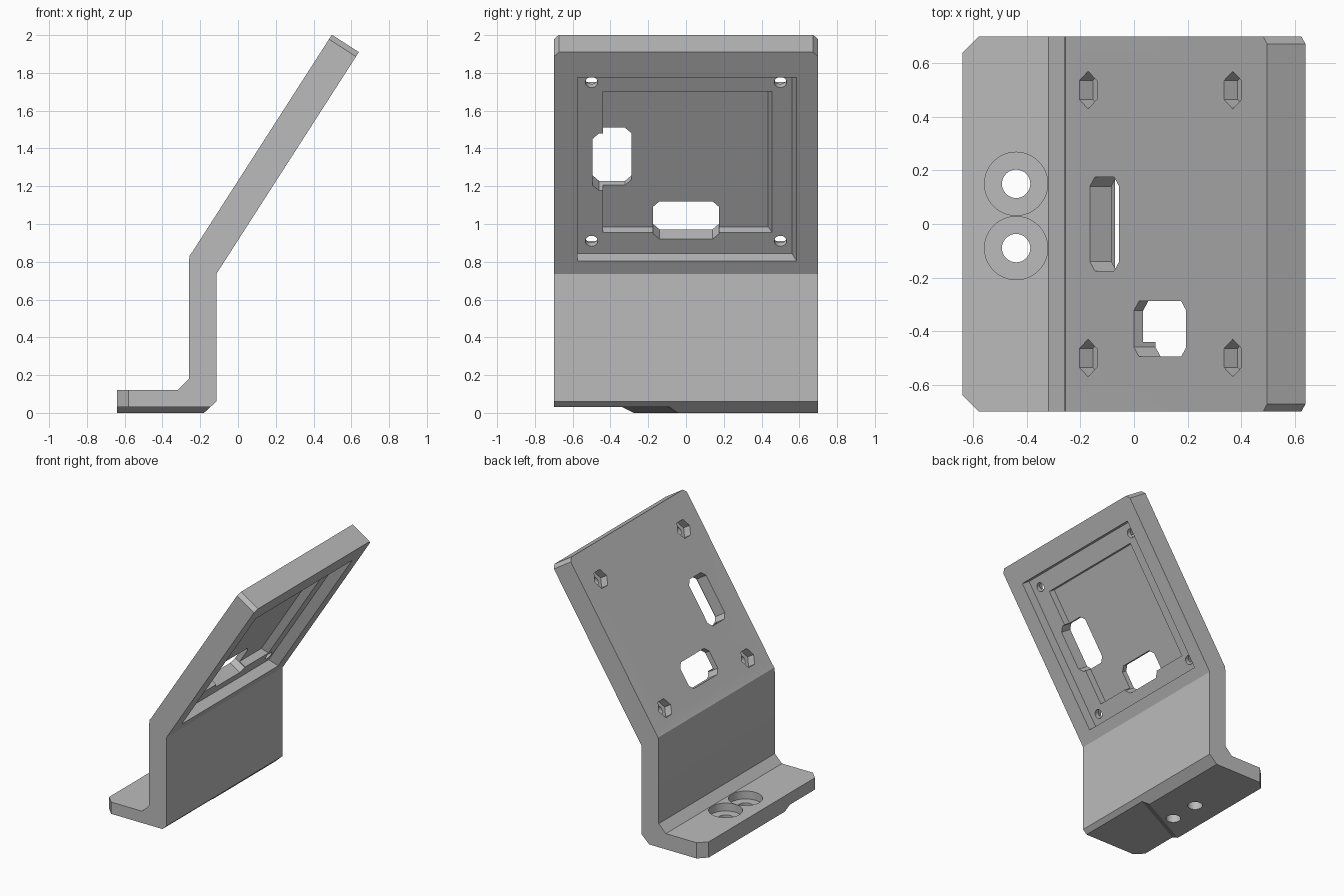
import bpy, bmesh, math
from mathutils import Matrix, Vector

cube = bpy.data.objects.get("Cube")
if cube:
    bpy.data.objects.remove(cube, do_unlink=True)

grey = bpy.data.materials.new("plain grey")
grey.use_nodes = True
COLOUR = (0.5, 0.5, 0.5, 1)
grey.diffuse_color = COLOUR
grey.node_tree.nodes["Principled BSDF"].inputs["Base Color"].default_value = COLOUR

# Frame of the leaning plate: u up the slope, v along y, w from front face to back face
ROOT = Vector((-0.115, 0, 0.735))
D = Vector((0.755, 0, 1.175))
LENGTH, THICK, HALF = D.length, 0.17, 0.70
U, V = D.normalized(), Vector((0, 1, 0))
W = U.cross(V)
PLATE = Matrix((U, V, W)).transposed().to_4x4()
PLATE.translation = ROOT
FLAT = Matrix.Identity(4)


def prism(name, lower, upper, h0, h1, frame=FLAT):
    """Solid between two matching outlines at heights h0 and h1."""
    bm = bmesh.new()
    a = [bm.verts.new(frame @ Vector((x, y, h0))) for x, y in lower]
    b = [bm.verts.new(frame @ Vector((x, y, h1))) for x, y in upper]
    bm.faces.new(a)
    bm.faces.new(b)
    for i in range(len(a)):
        j = (i + 1) % len(a)
        bm.faces.new((a[i], a[j], b[j], b[i]))
    bmesh.ops.recalc_face_normals(bm, faces=bm.faces)
    mesh = bpy.data.meshes.new(name)
    bm.to_mesh(mesh)
    bm.free()
    mesh.materials.append(grey)
    obj = bpy.data.objects.new(name, mesh)
    bpy.context.collection.objects.link(obj)
    return obj


def rect(x0, x1, y0, y1, c=0):
    """Rectangle, with cut corners when c is given."""
    if not c:
        return [(x0, y0), (x1, y0), (x1, y1), (x0, y1)]
    return [(x0 + c, y0), (x1 - c, y0), (x1, y0 + c), (x1, y1 - c),
            (x1 - c, y1), (x0 + c, y1), (x0, y1 - c), (x0, y0 + c)]


def ring(x, y, r, n):
    return [(x + r * math.cos(math.tau * i / n + math.pi / 2),
             y + r * math.sin(math.tau * i / n + math.pi / 2)) for i in range(n)]


def corner(x, y, sx, sy, c):
    """Triangle that trims a corner by c."""
    return [(x + sx * c, y - 2 * sy * c), (x - 2 * sx * c, y + sy * c),
            (x + sx * c, y + sy * c)]


def cut(outline, h0, h1, frame=FLAT, upper=None):
    """Remove a prism from the bracket."""
    tool = prism("cutter", outline, upper or outline, h0, h1, frame)
    tool.hide_render = True
    mod = bracket.modifiers.new("cut", "BOOLEAN")
    mod.operation, mod.solver, mod.object = "DIFFERENCE", "EXACT", tool
    bpy.context.view_layer.objects.active = bracket
    bpy.ops.object.modifier_apply(modifier=mod.name)
    bpy.data.objects.remove(tool, do_unlink=True)


# Bent bracket body: side profile drawn in x and z, extruded along y
front_top = ROOT + D
back_top = front_top + W * THICK
bend = ROOT + W * THICK + U * 0.035
profile = [(-0.64, 0), (-0.18, 0), (-0.115, 0.06), (ROOT.x, ROOT.z),
           (front_top.x, front_top.z), (back_top.x, back_top.z),
           (bend.x, bend.z), (-0.255, 0.835), (-0.26, 0.80),
           (-0.26, 0.18), (-0.32, 0.12), (-0.64, 0.12)]
SIDE = Matrix(((1, 0, 0, 0), (0, 0, 1, 0), (0, 1, 0, 0), (0, 0, 0, 1)))
bracket = prism("bent_bracket", profile, profile, -HALF, HALF, SIDE)

# Trimmed corners of the foot and of the plate's upper edge
for s in (-1, 1):
    cut(corner(-0.64, s * HALF, -1, s, 0.06), -0.1, 0.3)
    cut(corner(LENGTH, s * HALF, 1, s, 0.028), -0.1, 0.3, PLATE)

# Slanting step under the foot
def step(shift):
    return [(-0.84, -0.44 + shift), (-0.84, -0.9), (0.04, -0.9), (0.04, 0.01 + shift)]

cut(step(0.12), -0.03, 0.03, upper=step(0))

# Bolt holes with counterbores in the foot
for y in (0.15, -0.09):
    cut(ring(-0.44, y, 0.118, 48), 0.06, 0.2)
    cut(ring(-0.44, y, 0.053, 32), -0.1, 0.2)

# Two-level recess in the front of the plate, one side wall sloping
cut(rect(0.083, 1.236, -0.575, 0.61), -0.074, 0.074, PLATE,
    rect(0.083, 1.236, -0.575, 0.56))
cut(rect(0.214, 1.10, -0.44, 0.475), 0.019, 0.129, PLATE,
    rect(0.214, 1.10, -0.44, 0.435))

# Cable openings through the plate
cut(rect(0.477, 0.838, -0.495, -0.288, 0.035), -0.1, 0.3, PLATE)
cut(rect(0.172, 0.375, -0.175, 0.175, 0.035), -0.1, 0.3, PLATE)

# Screw holes with hexagonal nut pockets on the back
for u in (0.16, 1.159):
    for y in (-0.5, 0.5):
        cut(ring(u, y, 0.07, 6), 0.11, 0.3, PLATE)
        cut(ring(u, y, 0.033, 24), 0.03, 0.3, PLATE)

bpy.ops.object.select_all(action="DESELECT")
bracket.select_set(True)
bpy.context.view_layer.objects.active = bracket
bpy.ops.object.shade_smooth_by_angle(angle=math.radians(28))
